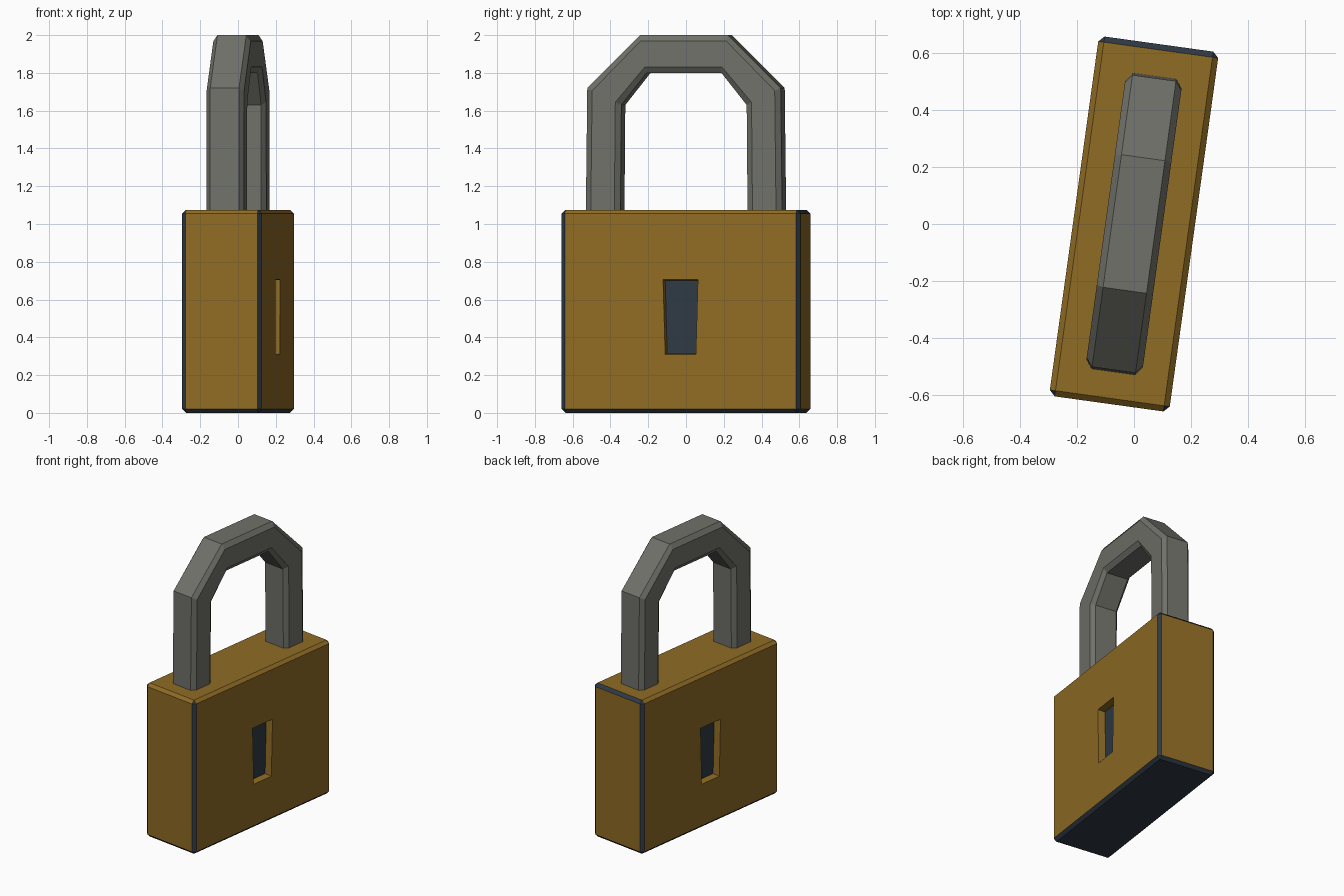
import bpy, bmesh, math

if "Cube" in bpy.data.objects:
    bpy.data.objects.remove(bpy.data.objects["Cube"])

TURN = math.radians(-7.9)          # whole padlock is turned slightly about z


def material(name, rgb):
    m = bpy.data.materials.new(name)
    m.diffuse_color = (*rgb, 1)
    m.use_nodes = True
    m.node_tree.nodes["Principled BSDF"].inputs["Base Color"].default_value = m.diffuse_color
    return m


brass = material("brass", (0.28, 0.15, 0.018))
steel = material("grey steel", (0.165, 0.165, 0.145))
slate = material("dark slate", (0.028, 0.042, 0.06))


def finish(name, bm, mats):
    bmesh.ops.recalc_face_normals(bm, faces=bm.faces)
    me = bpy.data.meshes.new(name)
    bm.to_mesh(me)
    bm.free()
    for m in mats:
        me.materials.append(m)
    ob = bpy.data.objects.new(name, me)
    ob.rotation_euler.z = TURN
    bpy.context.collection.objects.link(ob)
    return ob


# Lock body: bevelled block
W, L, H = 0.425, 1.275, 1.075
bm = bmesh.new()
bmesh.ops.create_cube(bm, size=1)
for v in bm.verts:
    v.co = (v.co.x * W, v.co.y * L, (v.co.z + 0.5) * H)
bmesh.ops.bevel(bm, geom=bm.edges[:], offset=0.02, segments=1, affect='EDGES')
bm.normal_update()

# Worn dark edges: upright corners, underside and the rear top edge
for f in bm.faces:
    n = f.normal
    upright_edge = abs(n.x) > 0.3 and abs(n.y) > 0.3
    rear_top = n.z > 0.3 and n.y > 0.3
    f.material_index = 1 if upright_edge or rear_top or n.z < -0.3 else 0

# Tapered keyhole recess on both broad sides
for f in [f for f in bm.faces if abs(f.normal.x) > 0.99]:
    bmesh.ops.inset_individual(bm, faces=[f], thickness=0.1)
    for v in f.verts:
        top = v.co.z > H / 2
        v.co.y = math.copysign(0.093 if top else 0.082, v.co.y)
        v.co.z = 0.705 if top else 0.31
    bmesh.ops.inset_individual(bm, faces=[f], thickness=0.006, depth=-0.05)
    f.material_index = 1
finish("lock_body", bm, [brass, slate])

# Shackle: bevelled section swept between an outer and an inner outline
half = [((0.525, 1.03), (0.34, 1.03)),
        ((0.517, 1.72), (0.335, 1.63)),
        ((0.235, 2.0), (0.20, 1.80))]
path = half + [((-o[0], o[1]), (-i[0], i[1])) for o, i in reversed(half)]
section = [(0, -0.077), (0, 0.077), (0.16, 0.1), (0.84, 0.1),
           (1, 0.077), (1, -0.077), (0.84, -0.1), (0.16, -0.1)]
bm = bmesh.new()
rings = [[bm.verts.new((x, o[0] + (i[0] - o[0]) * t, o[1] + (i[1] - o[1]) * t))
          for t, x in section] for o, i in path]
for a, b in zip(rings, rings[1:]):
    for k in range(8):
        j = (k + 1) % 8
        bm.faces.new((a[k], a[j], b[j], b[k]))
bm.faces.new(rings[0])
bm.faces.new(rings[-1])
finish("shackle", bm, [steel])
